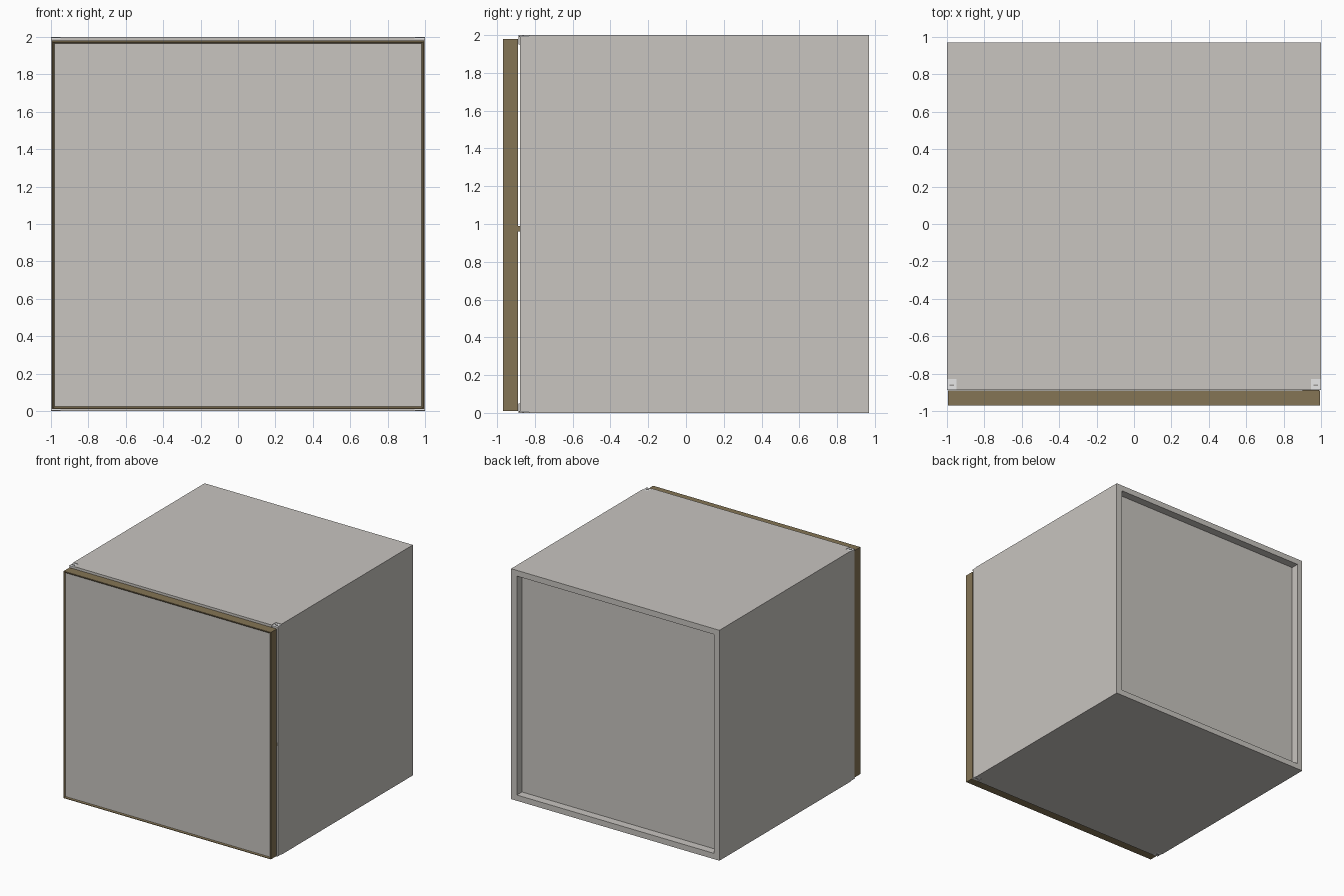
import bpy, bmesh

if "Cube" in bpy.data.objects:
    bpy.data.objects.remove(bpy.data.objects["Cube"])


def material(name, rgb):
    m = bpy.data.materials.new(name)
    m.diffuse_color = (*rgb, 1)
    m.use_nodes = True
    m.node_tree.nodes["Principled BSDF"].inputs["Base Color"].default_value = m.diffuse_color
    return m


GREY = material("warm grey", (0.58, 0.555, 0.525))
BROWN = material("brown edging", (0.235, 0.178, 0.091))
WHITE = material("white plate", (0.95, 0.95, 0.95))
METAL = material("hinge metal", (0.35, 0.34, 0.33))


def finish(name, bm, mats):
    me = bpy.data.meshes.new(name)
    bm.to_mesh(me)
    bm.free()
    for m in mats:
        me.materials.append(m)
    ob = bpy.data.objects.new(name, me)
    bpy.context.collection.objects.link(ob)
    return ob


def box(name, x, y, z, mat):
    bm = bmesh.new()
    bmesh.ops.create_cube(bm, size=1)
    for v in bm.verts:
        v.co = [r[0] + (c + 0.5) * (r[1] - r[0]) for c, r in zip(v.co, (x, y, z))]
    return finish(name, bm, [mat])


T = 0.05                     # board thickness
FRONT, BACK = -0.88, 0.97
NOTCH = -0.83

# side boards, stepped at the top and bottom front corners for the hinges
for name, x in (("left_side", (-1, -0.95)), ("right_side", (0.945, 1))):
    profile = [(FRONT, 0.01), (NOTCH, 0.01), (NOTCH, 0), (BACK, 0),
               (BACK, 2), (NOTCH, 2), (NOTCH, 1.99), (FRONT, 1.99)]
    bm = bmesh.new()
    face = bm.faces.new([bm.verts.new((x[0], y, z)) for y, z in profile])
    ext = bmesh.ops.extrude_face_region(bm, geom=[face])
    moved = [g for g in ext["geom"] if isinstance(g, bmesh.types.BMVert)]
    bmesh.ops.translate(bm, verts=moved, vec=(x[1] - x[0], 0, 0))
    bmesh.ops.recalc_face_normals(bm, faces=bm.faces)
    finish(name, bm, [GREY])

    # hinge plates and small pivots in the notches
    mid = (x[0] + x[1]) / 2
    for end, z0, z1 in (("bottom", 0.004, 0.01), ("top", 1.99, 1.996)):
        box(f"{name}_{end}_hinge_plate", x, (-0.888, NOTCH), (z0, z1), WHITE)
        zp = (0, 0.004) if end == "bottom" else (1.996, 2)
        box(f"{name}_{end}_hinge_pivot", (mid - 0.012, mid + 0.012),
            (-0.865, -0.857), zp, METAL)

# top, bottom and recessed back boards
for name, z in (("bottom_board", (0, T)), ("top_board", (2 - T, 2))):
    box(name, (-0.95, 0.945), (-0.888, BACK), z, GREY)
box("back_panel", (-0.95, 0.945), (0.88, 0.90), (T, 2 - T), GREY)

# door: brown slab with a grey front panel sunk behind sloped edging
bm = bmesh.new()
bmesh.ops.create_cube(bm, size=1)
for v in bm.verts:
    v.co = (v.co.x * 1.99, -0.93 + v.co.y * 0.08, 1 - 0.005 + v.co.z * 1.97)
front = min(bm.faces, key=lambda f: f.calc_center_median().y)
bmesh.ops.inset_region(bm, faces=[front], thickness=0.008)
bmesh.ops.inset_region(bm, faces=[front], thickness=0.012, depth=-0.008)
front.material_index = 1
finish("door", bm, [BROWN, GREY])

# small catch between door and cabinet
box("door_catch", (0.90, 0.99), (-0.892, -0.879), (0.96, 0.99), BROWN)
